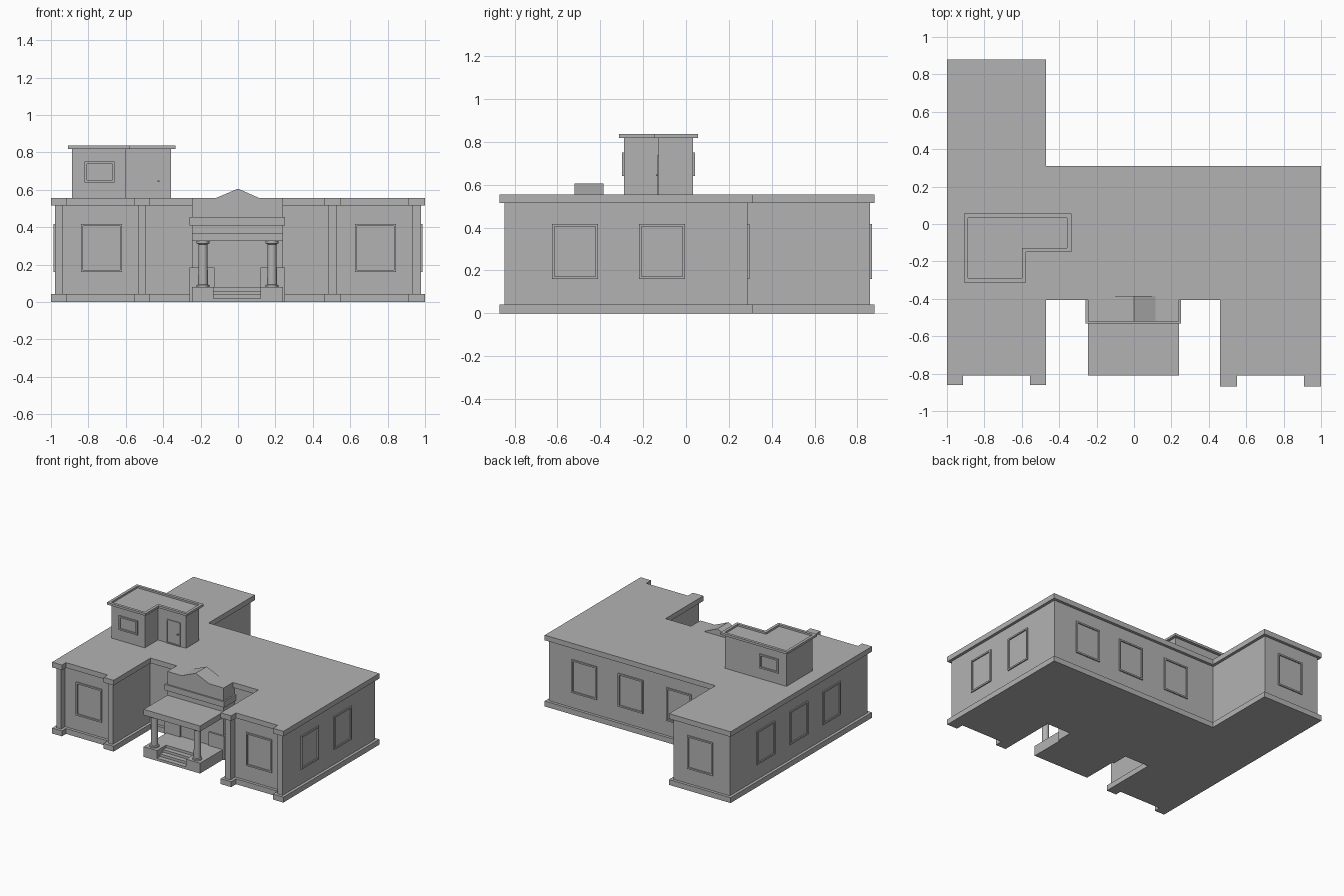
import bpy, bmesh, math
from mathutils import Vector

if "Cube" in bpy.data.objects:
    bpy.data.objects.remove(bpy.data.objects["Cube"])

stone = bpy.data.materials.new("plain grey")
stone.diffuse_color = (0.45, 0.45, 0.45, 1)
stone.use_nodes = True
stone.node_tree.nodes["Principled BSDF"].inputs["Base Color"].default_value = stone.diffuse_color


def finish(name, bm):
    bmesh.ops.recalc_face_normals(bm, faces=bm.faces)
    me = bpy.data.meshes.new(name)
    bm.to_mesh(me)
    bm.free()
    me.materials.append(stone)
    ob = bpy.data.objects.new(name, me)
    bpy.context.collection.objects.link(ob)
    return ob


def add_prism(bm, pts, z0, z1):
    face = bm.faces.new([bm.verts.new((x, y, z0)) for x, y in pts])
    ext = bmesh.ops.extrude_face_region(bm, geom=[face], use_keep_orig=True)
    top = [v for v in ext["geom"] if isinstance(v, bmesh.types.BMVert)]
    bmesh.ops.translate(bm, verts=top, vec=(0, 0, z1 - z0))


def prism(name, pts, z0, z1):
    bm = bmesh.new()
    add_prism(bm, pts, z0, z1)
    return finish(name, bm)


def rect(x0, x1, y0, y1):
    return [(x0, y0), (x1, y0), (x1, y1), (x0, y1)]


def box(name, x0, x1, y0, y1, z0, z1):
    return prism(name, rect(x0, x1, y0, y1), z0, z1)


def inset(pts, d):
    """Offset a counter-clockwise right-angled outline inwards."""
    out = []
    for i, p in enumerate(pts):
        a = (Vector(p) - Vector(pts[i - 1])).normalized()
        b = (Vector(pts[(i + 1) % len(pts)]) - Vector(p)).normalized()
        n = Vector((-a.y, a.x)) + Vector((-b.y, b.x))
        out.append(tuple(Vector(p) + n * d))
    return out


def frame(name, axis, plane, sign, u0, u1, z0, z1, w=0.012, t=0.009):
    """Thin rectangular trim standing out from a wall."""
    bm = bmesh.new()
    lo, hi = sorted((plane - sign * 0.004, plane + sign * t))
    for a, b, c, d in ((u0, u0 + w, z0, z1), (u1 - w, u1, z0, z1),
                       (u0 + w, u1 - w, z0, z0 + w), (u0 + w, u1 - w, z1 - w, z1)):
        add_prism(bm, rect(a, b, lo, hi) if axis == "y" else rect(lo, hi, a, b), c, d)
    return finish(name, bm)


def turned(name, profile, x, y, n=32):
    bm = bmesh.new()
    rings = [[bm.verts.new((x + r * math.cos(2 * math.pi * i / n),
                            y + r * math.sin(2 * math.pi * i / n), z)) for i in range(n)]
             for r, z in profile]
    for a, b in zip(rings, rings[1:]):
        for i in range(n):
            bm.faces.new((a[i], a[(i + 1) % n], b[(i + 1) % n], b[i]))
    bm.faces.new(rings[0])
    bm.faces.new(rings[-1])
    ob = finish(name, bm)
    bpy.context.view_layer.objects.active = ob
    ob.select_set(True)
    bpy.ops.object.shade_smooth_by_angle(angle=math.radians(35))
    ob.select_set(False)


# Main building: plinth, walls and cornice share one outline
outline = [(-1, -.86), (-.915, -.86), (-.915, -.81), (-.555, -.81), (-.555, -.86), (-.47, -.86),
           (-.47, -.405), (.46, -.405), (.46, -.87), (.55, -.87), (.55, -.81), (.91, -.81),
           (.91, -.87), (1, -.87), (1, .31), (-.47, .31), (-.47, .88), (-1, .88)]
T = 0.022
prism("plinth", outline, 0, 0.042)
prism("walls", inset(outline, T), 0.042, 0.515)
prism("roof_cornice", outline, 0.515, 0.555)

# Window trims on every side
Z = (0.16, 0.418)
for i, x in enumerate((-0.84, 0.625)):
    frame(f"front_window_{i}", "y", -.81 + T, -1, x, x + 0.22, *Z)
for i, x in enumerate((0.565, 0.165, -0.25)):
    frame(f"back_window_{i}", "y", .31 - T, 1, x, x + 0.215, *Z)
frame("wing_back_window", "y", .88 - T, 1, -0.835, -0.615, *Z)
for i, y in enumerate((-0.625, -0.22)):
    frame(f"right_window_{i}", "x", 1 - T, 1, y, y + 0.215, *Z)
for i, y in enumerate((0.31, -0.095, -0.5)):
    frame(f"left_window_{i}", "x", -1 + T, -1, y, y + 0.22, *Z)

# Entrance bay with base courses, band and small gable
box("entrance_bay", -.245, .24, -.52, -.38, 0, .555)
box("entrance_band", -.26, .252, -.532, -.38, .41, .455)
for side, x0, x1 in (("left", -.26, -.125), ("right", .12, .252)):
    box(f"entrance_base_{side}", x0, x1, -.532, -.38, 0, .185)
bm = bmesh.new()
gable = bm.faces.new([bm.verts.new((x, -.52, z)) for x, z in ((-.125, .553), (.12, .553), (0, .606))])
ext = bmesh.ops.extrude_face_region(bm, geom=[gable], use_keep_orig=True)
bmesh.ops.translate(bm, verts=[v for v in ext["geom"] if isinstance(v, bmesh.types.BMVert)],
                    vec=(0, .135, 0))
finish("entrance_gable", bm)

# Porch: floor, cheek blocks, steps, columns, flat roof
box("porch_floor", -.245, .24, -.70, -.38, 0, .08)
for side, x0, x1 in (("left", -.245, -.13), ("right", .12, .24)):
    box(f"porch_cheek_{side}", x0, x1, -.81, -.70, 0, .08)
for i in range(3):
    box(f"porch_step_{i}", -.13, .12, -.81 + i * .037, -.81 + (i + 1) * .037, 0, .02 * (i + 1))
box("porch_roof", -.245, .24, -.81, -.40, .325, .37)
profile = [(.034, .08), (.034, .09), (.026, .094), (.025, .2), (.024, .308), (.034, .314), (.034, .326)]
for side, x in (("left", -.187), ("right", .182)):
    turned(f"porch_column_{side}", profile, x, -.76)

# Rooftop block with rimmed cap
cap = [(-.91, -.312), (-.578, -.312), (-.578, -.15), (-.335, -.15), (-.335, .055), (-.91, .055)]
prism("rooftop_block", inset(cap, T), .55, .822)
bm = bmesh.new()
inner = inset(cap, T)
for i in range(len(cap)):
    j = (i + 1) % len(cap)
    add_prism(bm, [cap[i], cap[j], inner[j], inner[i]], .818, .836)
bmesh.ops.remove_doubles(bm, verts=bm.verts, dist=1e-5)
# drop the hidden faces where rim pieces meet
seen = {}
for f in bm.faces:
    seen.setdefault(tuple(round(c, 4) for c in f.calc_center_median()), []).append(f)
bmesh.ops.delete(bm, geom=[f for fs in seen.values() if len(fs) > 1 for f in fs], context="FACES")
for f in [f for f in bm.faces if abs(f.normal.z) < .5
          and abs(f.normal.x) > .1 and abs(f.normal.y) > .1]:
    bm.faces.remove(f)
finish("rooftop_rim", bm)
frame("rooftop_front_window", "y", -.29, -1, -.82, -.66, .64, .75)
frame("rooftop_back_window", "y", .033, 1, -.82, -.66, .64, .75)
frame("rooftop_door", "y", -.128, -1, -.525, -.405, .555, .74, w=.008, t=.006)
box("rooftop_door_handle", -.43, -.42, -.14, -.125, .641, .649)
